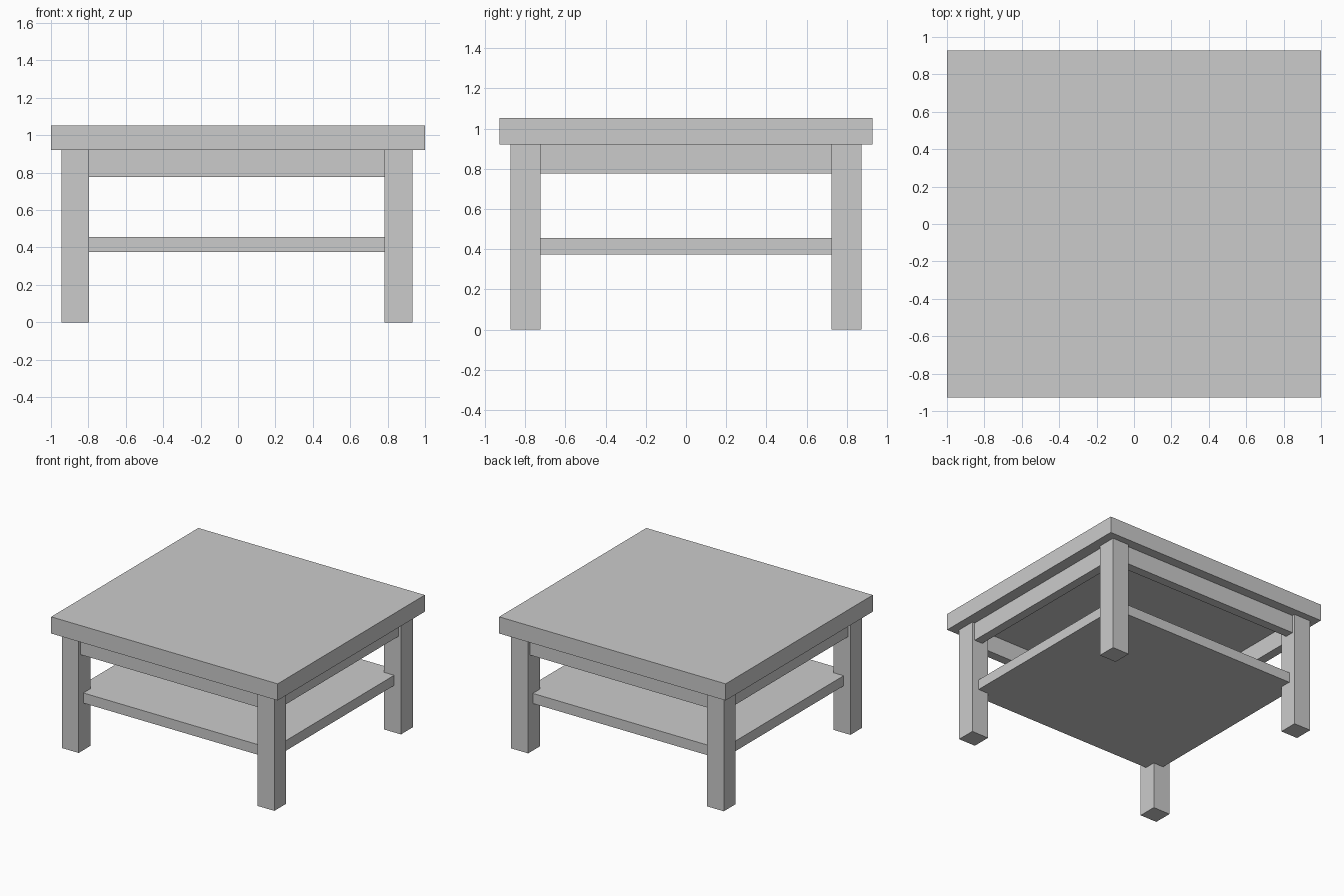
import bpy
import bmesh

if "Cube" in bpy.data.objects:
    bpy.data.objects.remove(bpy.data.objects["Cube"])

CX = -0.0065                 # the frame sits slightly off the top's centre
OX, OY = 0.9385, 0.873       # outer faces of the legs, from the frame centre
LEG = 0.149
IX, IY = OX - LEG, OY - LEG  # inner faces of the legs
Z_TOP, Z_UNDER, Z_APRON = 1.053, 0.92, 0.776


def prism(name, outline, z0, z1):
    """Extrude a flat outline from z0 up to z1."""
    mesh = bpy.data.meshes.new(name)
    bm = bmesh.new()
    base = bm.faces.new([bm.verts.new((x, y, z0)) for x, y in outline])
    new = bmesh.ops.extrude_face_region(bm, geom=[base])["geom"]
    verts = [v for v in new if isinstance(v, bmesh.types.BMVert)]
    bmesh.ops.translate(bm, verts=verts, vec=(0, 0, z1 - z0))
    bmesh.ops.recalc_face_normals(bm, faces=bm.faces)
    bm.to_mesh(mesh)
    bm.free()
    obj = bpy.data.objects.new(name, mesh)
    bpy.context.collection.objects.link(obj)
    return obj


def box(name, x0, x1, y0, y1, z0, z1):
    return prism(name, [(x0, y0), (x1, y0), (x1, y1), (x0, y1)], z0, z1)


# Table top
box("table_top", -1, 1, -0.928, 0.928, Z_UNDER, Z_TOP)

# Four square legs
for sx, side in ((-1, "left"), (1, "right")):
    for sy, end in ((-1, "front"), (1, "back")):
        xs = sorted((CX + sx * IX, CX + sx * OX))
        ys = sorted((sy * IY, sy * OY))
        box(f"{end}_{side}_leg", *xs, *ys, 0, Z_UNDER)

# Aprons between the legs, set slightly back from the outer faces
INSET, THICK = 0.023, 0.072
for s, end, side in ((-1, "front", "left"), (1, "back", "right")):
    ys = sorted((s * (OY - INSET), s * (OY - INSET - THICK)))
    box(f"{end}_apron", CX - IX, CX + IX, *ys, Z_APRON, Z_UNDER)
    xs = sorted((CX + s * (OX - INSET), CX + s * (OX - INSET - THICK)))
    box(f"{side}_apron", *xs, -IY, IY, Z_APRON, Z_UNDER)

# Lower shelf, with corners notched around the legs
SX, SY = OX - 0.06, OY - 0.06
corner = [(SX, IY), (IX, IY), (IX, SY)]
outline = []
for sx, sy in ((1, 1), (-1, 1), (-1, -1), (1, -1)):
    pts = [(CX + sx * x, sy * y) for x, y in corner]
    outline += pts if sx * sy > 0 else pts[::-1]
prism("lower_shelf", outline, 0.375, 0.456)
